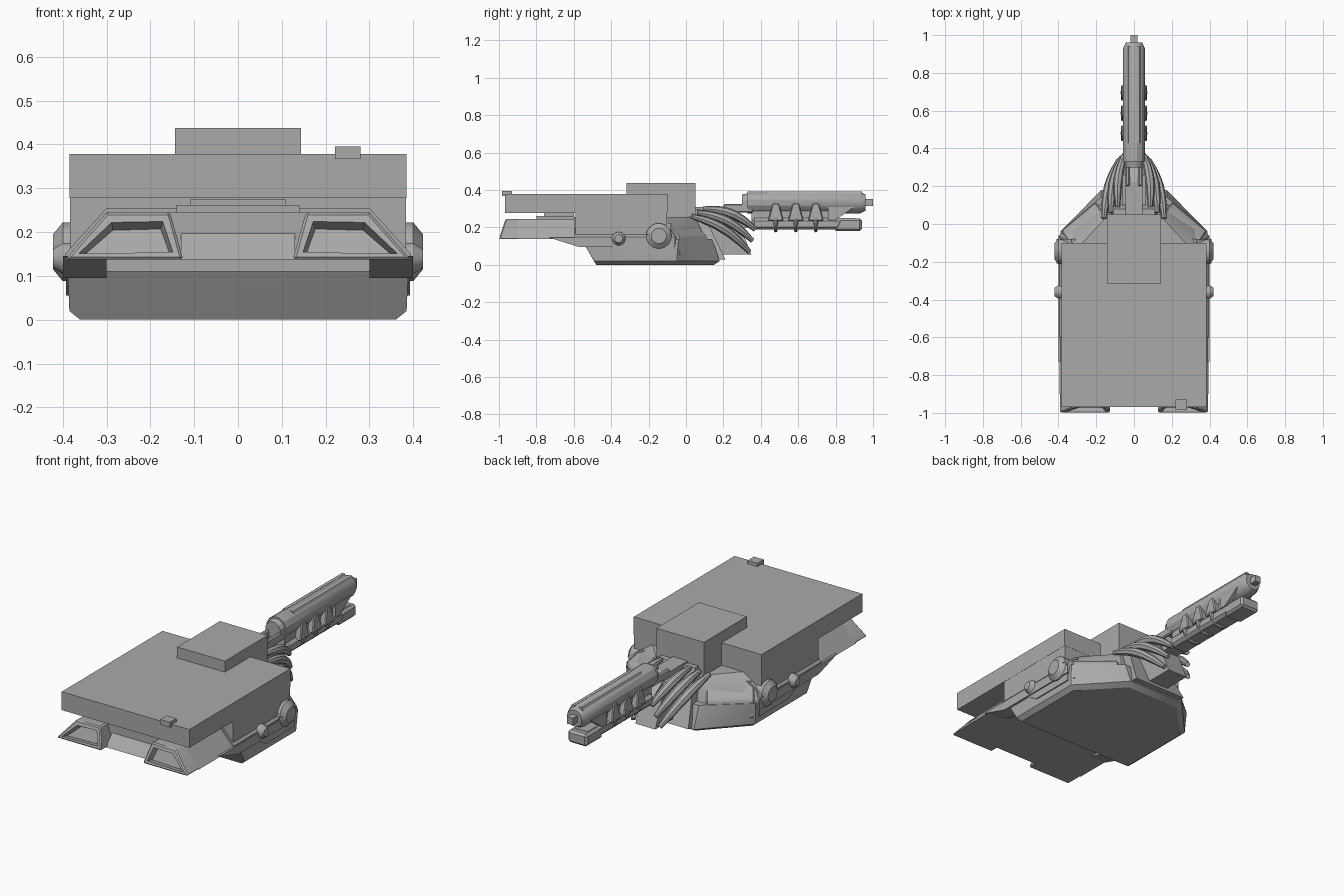
import bpy, bmesh
from math import sin, cos, pi, tau, radians
from mathutils import Vector

default_cube = bpy.data.objects.get("Cube")
if default_cube:
    bpy.data.objects.remove(default_cube)

colour = (.4, .4, .4, 1)
grey = bpy.data.materials.new("plain grey")
grey.use_nodes = True
grey.diffuse_color = colour
grey.node_tree.nodes["Principled BSDF"].inputs["Base Color"].default_value = colour
parts = []

# Shared hull levels and widths
side_width = .395
deck_width = .3
ledge = .137
deck = .245


def register(name, data):
    data.materials.append(grey)
    part = bpy.data.objects.new(name, data)
    bpy.context.collection.objects.link(part)
    parts.append(part)


def solid(name, points, bevel=0, recess=0):
    """Convex block around the points; recess hollows its forward face."""
    bm = bmesh.new()
    for point in points:
        bm.verts.new(point)
    bmesh.ops.remove_doubles(bm, verts=bm.verts, dist=.0005)
    hull = bmesh.ops.convex_hull(bm, input=bm.verts)
    unused = set(hull["geom_interior"] + hull["geom_unused"])
    loose = [item for item in unused if isinstance(item, bmesh.types.BMVert)]
    bmesh.ops.delete(bm, geom=loose, context='VERTS')
    bmesh.ops.dissolve_limit(bm, angle_limit=.03, verts=bm.verts, edges=bm.edges)
    if bevel:
        bmesh.ops.bevel(bm, geom=bm.edges[:], offset=bevel, segments=1, affect='EDGES')
    bmesh.ops.recalc_face_normals(bm, faces=bm.faces)
    if recess:
        bm.normal_update()
        front = min(bm.faces, key=lambda face: face.normal.y * face.calc_area())
        bmesh.ops.inset_region(bm, faces=[front], thickness=recess)
        bmesh.ops.inset_region(bm, faces=[front], thickness=.008, depth=-.035)
    mesh = bpy.data.meshes.new(name)
    bm.to_mesh(mesh)
    bm.free()
    register(name, mesh)


def wedge(name, x, y, z, top_x=None, top_y=None, **options):
    """Box between pairs of limits, whose top may have other limits."""
    layers = ((x, y, z[0]), (top_x or x, top_y or y, z[1]))
    solid(name, [(px, py, height) for xs, ys, height in layers for px in xs for py in ys], **options)


def both(width):
    return (-width, width)


def plan(name, layers):
    """Stack of plan outlines: height, half width, back, shoulder, nose."""
    points = []
    for height, width, back, shoulder, nose in layers:
        for sign in both(1):
            points += [(sign * width, back, height), (sign * width, shoulder, height),
                       (sign * width * .45, nose, height)]
    solid(name, points)


def rod(name, centre, axis, rings, sides=20):
    """Turned part along an axis; rings give distance and radius."""
    turn = Vector(axis).to_track_quat('Z', 'Y')
    points = []
    for distance, radius in rings:
        for step in range(sides):
            angle = tau * (step + .5) / sides
            ring_point = Vector((radius * cos(angle), radius * sin(angle), distance))
            points.append(Vector(centre) + turn @ ring_point)
    solid(name, points)


def band(name, path, radii):
    """Rounded strip that follows a smooth path."""
    curve = bpy.data.curves.new(name, 'CURVE')
    curve.dimensions = '3D'
    curve.bevel_depth = 1
    curve.bevel_resolution = 2
    curve.use_fill_caps = True
    curve.resolution_u = 5
    spline = curve.splines.new('BEZIER')
    spline.bezier_points.add(len(path) - 1)
    for knot, position, radius in zip(spline.bezier_points, path, radii):
        knot.co, knot.radius = position, radius
        knot.handle_left_type = knot.handle_right_type = 'AUTO'
    register(name, curve)


# Main hull
plan("lower_hull", [(0, .36, -.48, -.06, .15), (.02, .385, -.49, -.05, .18),
                    (ledge, .39, -.56, -.04, .14)])
plan("upper_hull", [(.11, side_width, -.6, -.06, .11), (.15, side_width, -.6, -.06, .1),
                    (.255, deck_width, -.6, -.13, .05)])

# Bustle and roof hatch
wedge("bustle", both(side_width), (-.9, -.5), (ledge, deck), top_x=both(deck_width))
wedge("bustle_centre", both(.13), (-.95, -.8), (ledge, deck), top_y=(-.86, -.8))
wedge("hatch_base", both(.14), (-.8, -.6), (.24, .262))
wedge("hatch_top", both(.11), (-.76, -.6), (.25, .275))

# Mantlet and gun neck
wedge("mantlet", both(.16), (0, .21), (.03, .3), top_x=both(.11), top_y=(0, .08))
wedge("mantlet_nose", both(.06), (.1, .35), (.055, .28), top_y=(.1, .26))
wedge("gun_neck", both(.045), (.05, .38), (.2, .31), top_y=(.05, .22))

for side, sign in (("left", 1), ("right", -1)):
    def across(*limits):
        return [sign * limit for limit in limits]

    # Hollow rear pods
    wedge(f"{side}_rear_pod", across(.125, side_width), (-1, -.85), (ledge, deck),
          top_x=across(.155, deck_width), top_y=(-.965, -.85), bevel=.006, recess=.02)

    # Stepped side armour
    wedge(f"{side}_side_skirt", across(.3, .4), (-.57, -.06), (.095, .145), top_y=(-.73, -.06))
    wedge(f"{side}_lower_panel", across(.3, .393), (-.32, -.07), (.055, .1), top_y=(-.4, -.07))
    wedge(f"{side}_drum_guard", across(.3, .41), (-.21, -.08), (.16, .22), top_x=across(.3, .33))

    # Angled front cheek plates
    outer = Vector((sign * .385, -.04, 0))
    inner = Vector((sign * .2, .115, 0))
    lean = Vector((-sign * .04, -.06, .21))
    foot = Vector((0, 0, .05))
    back = Vector((-sign * .03, -.05, 0))
    middle = foot + lean / 2 - Vector((lean.x, lean.y, 0)) / 2
    solid(f"{side}_front_cheek", [corner + level + depth for corner in (outer, inner)
                                  for level in (foot, middle, lean) for depth in (back, back * 0)],
          bevel=.008)

    # Round side fittings
    for size, y, z, radius in (("large", -.145, .155, .068), ("small", -.36, .14, .036)):
        rod(f"{side}_{size}_drum", (sign * .35, y, z), (sign, 0, 0),
            [(0, radius), (.05, radius), (.072, radius * .6)])

    # Swept bands that hug the mantlet
    for row, place in enumerate(("outer", "middle", "inner")):
        start = Vector((sign * (.16 - .037 * row), .03 * (row + 1), .26 + .02 * row))
        end = Vector((sign * (.08 - .015 * row), .34 + .015 * row, .07 + .06 * row))
        bulge = Vector((sign * .015, .01, .03))
        steps = [step / 4 for step in range(5)]
        band(f"{side}_{place}_band", [start.lerp(end, t) + bulge * sin(pi * t) for t in steps],
             [.013 + .012 * sin(pi * t) for t in steps])

    # Gun cradle, top rail and muzzle jaw
    wedge(f"{side}_cradle_arm", across(.022, .046), (.2, .36), (.28, .325), bevel=.006)
    wedge(f"{side}_top_rail", across(.012, .045), (.43, .94), (.36, .392), top_x=across(.012, .03))
    wedge(f"{side}_muzzle_jaw", across(.03, .056), (.76, .8), (.24, .31), top_y=(.76, .9))

    # Clamps gripping the barrel
    for number in range(3):
        y = .48 + .107 * number
        wedge(f"{side}_clamp_{number + 1}", across(.03, .07), (y - .042, y + .042), (.235, .33),
              top_x=across(.03, .062), top_y=(y - .016, y + .016), bevel=.005)
        quarter = [pi / 2 * step / 4 for step in range(5)]
        band(f"{side}_clamp_hook_{number + 1}",
             [(sign * .058 * cos(a), y, .25 - .066 * sin(a)) for a in quarter],
             [.015 - .005 * sin(a) for a in quarter])

# Gun
bore = (0, 0, .333)
forward = (0, 1, 0)
rod("upper_barrel", bore, forward, [(.33, .06), (.93, .06), (.96, .045)], sides=12)
rod("barrel_collar", bore, forward, [(.3, .045), (.35, .055)], sides=12)
wedge("barrel_core", both(.036), (.35, .8), (.23, .3))
wedge("lower_barrel", both(.055), (.35, .92), (.188, .25), bevel=.015)
wedge("lower_muzzle", both(.058), (.79, .94), (.18, .248), top_y=(.82, .94), bevel=.012)
wedge("muzzle_tip", both(.018), (.95, 1), (.315, .352))

# Plain blocks stacked on the roof
block_width = .385
wedge("roof_block", both(block_width), (-.968, -.1), (.278, .378))
wedge("roof_block_base", both(block_width - .001), (-.59, -.101), (.152, .28))
wedge("top_block", both(.144), (-.318, .05), (.22, .438))
wedge("small_block", (.221, .28), (-.985, -.93), (.367, .396))

# Turn bands into meshes and shade the smooth parts
bpy.ops.object.select_all(action='DESELECT')
for part in parts:
    part.select_set(True)
bpy.context.view_layer.objects.active = next(part for part in parts if part.type == 'CURVE')
bpy.ops.object.convert(target='MESH')
bpy.ops.object.shade_smooth_by_angle(angle=radians(28))
